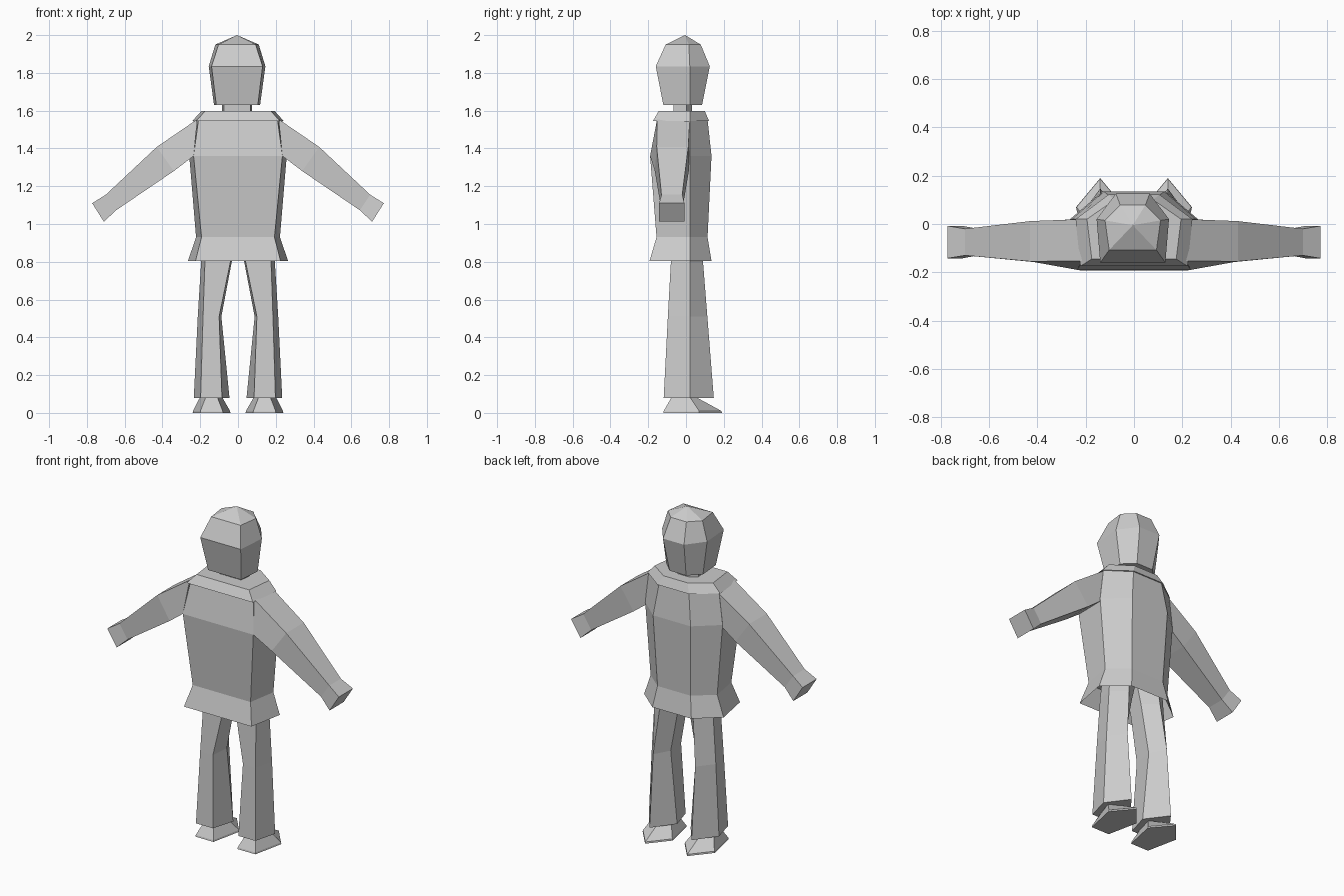
import bpy, bmesh

if "Cube" in bpy.data.objects:
    bpy.data.objects.remove(bpy.data.objects["Cube"])

grey = bpy.data.materials.new("plain_grey")
grey.diffuse_color = (0.6, 0.6, 0.6, 1)
grey.use_nodes = True
grey.node_tree.nodes["Principled BSDF"].inputs["Base Color"].default_value = grey.diffuse_color


def loft(name, rings, tip=None):
    """Skin a stack of equal-sided rings, closed at both ends (optionally to a tip)."""
    bm = bmesh.new()
    loops = [[bm.verts.new(p) for p in r] for r in rings]
    n = len(loops[0])
    for a, b in zip(loops, loops[1:]):
        for i in range(n):
            j = (i + 1) % n
            bm.faces.new((a[i], a[j], b[j], b[i]))
    bm.faces.new(loops[0])
    if tip:
        t = bm.verts.new(tip)
        for i in range(n):
            bm.faces.new((loops[-1][i], loops[-1][(i + 1) % n], t))
    else:
        bm.faces.new(loops[-1])
    bmesh.ops.recalc_face_normals(bm, faces=bm.faces)
    mesh = bpy.data.meshes.new(name)
    bm.to_mesh(mesh)
    bm.free()
    mesh.materials.append(grey)
    ob = bpy.data.objects.new(name, mesh)
    bpy.context.collection.objects.link(ob)
    return ob


def hexagon(z, back_x, back_y, side_x, front_x, front_y, side_y=0.02, cx=0):
    """Six-sided section: wide flat -y side, narrower flat +y side."""
    half = [(back_x, back_y), (side_x, side_y), (front_x, front_y)]
    pts = half + [(-x, y) for x, y in reversed(half)]
    return [(x + cx, y, z) for x, y in pts]


def pentagon(s, z, inner, back_in, back_out, outer, back_y, side_y, toe_x, toe_y):
    """Five-sided leg section with its point toward +y; s picks the side."""
    pts = [(back_in, back_y), (back_out, back_y), (outer, side_y),
           (toe_x, toe_y), (inner, side_y)]
    return [(s * x, y, z) for x, y in pts]


def arm_ring(s, top, bottom, y_top, y_bottom):
    """Four-sided arm section between a top and a bottom (x, z) point."""
    return [(s * top[0], y_top[0], top[1]), (s * top[0], y_top[1], top[1]),
            (s * bottom[0], y_bottom[1], bottom[1]),
            (s * bottom[0], y_bottom[0], bottom[1])]


# Tunic with flared hem, hollow underneath
loft("tunic", [
    hexagon(0.91, 0.18, -0.145, 0.205, 0.09, 0.10),
    hexagon(0.805, 0.225, -0.193, 0.265, 0.13, 0.135),
    hexagon(0.93, 0.193, -0.156, 0.222, 0.11, 0.114),
    hexagon(1.36, 0.235, -0.19, 0.258, 0.125, 0.135),
    hexagon(1.545, 0.21, -0.153, 0.235, 0.10, 0.115),
    hexagon(1.59, 0.16, -0.13, 0.18, 0.075, 0.09),
])

# Collar
loft("collar", [
    hexagon(1.545, 0.222, -0.175, 0.242, 0.105, 0.122),
    hexagon(1.597, 0.175, -0.145, 0.195, 0.08, 0.10),
])

# Neck and head
loft("neck", [hexagon(z, 0.07, -0.065, 0.08, 0.035, 0.033, 0.003, -0.005)
              for z in (1.58, 1.65)])
loft("head", [
    hexagon(1.63, 0.11, -0.12, 0.122, 0.055, 0.085, 0.02, -0.005),
    hexagon(1.835, 0.135, -0.16, 0.15, 0.07, 0.126, 0.02, -0.005),
    hexagon(1.95, 0.098, -0.108, 0.115, 0.052, 0.078, 0.015, -0.005),
], tip=(-0.005, -0.005, 2.0))

for s, side in ((-1, "left"), (1, "right")):
    # Arm, from shoulder through elbow to wrist
    wrist = arm_ring(s, (0.70, 1.155), (0.645, 1.073), (-0.13, -0.02), (-0.13, -0.02))
    loft(side + "_arm", [
        arm_ring(s, (0.215, 1.555), (0.235, 1.36), (-0.153, 0.02), (-0.19, 0.02)),
        arm_ring(s, (0.43, 1.408), (0.34, 1.28), (-0.155, 0.012), (-0.165, 0.015)),
        wrist,
    ])
    # Hand
    loft(side + "_hand", [
        wrist,
        arm_ring(s, (0.772, 1.11), (0.71, 1.012), (-0.142, -0.008), (-0.142, -0.008)),
    ])
    # Trouser leg
    loft(side + "_leg", [
        pentagon(s, 0.92, 0.004, 0.01, 0.165, 0.185, -0.075, 0.02, 0.10, 0.08),
        pentagon(s, 0.80, 0.033, 0.04, 0.175, 0.195, -0.08, 0.02, 0.11, 0.09),
        pentagon(s, 0.51, 0.088, 0.10, 0.185, 0.213, -0.096, 0.02, 0.14, 0.113),
        pentagon(s, 0.08, 0.045, 0.085, 0.198, 0.234, -0.118, 0.02, 0.14, 0.147),
    ])
    # Shoe with pointed toe
    loft(side + "_shoe", [
        pentagon(s, 0.0, 0.04, 0.08, 0.20, 0.24, -0.12, 0.07, 0.14, 0.19),
        pentagon(s, 0.01, 0.042, 0.081, 0.199, 0.238, -0.118, 0.07, 0.14, 0.188),
        pentagon(s, 0.085, 0.085, 0.11, 0.17, 0.20, -0.075, 0.02, 0.14, 0.05),
    ])
